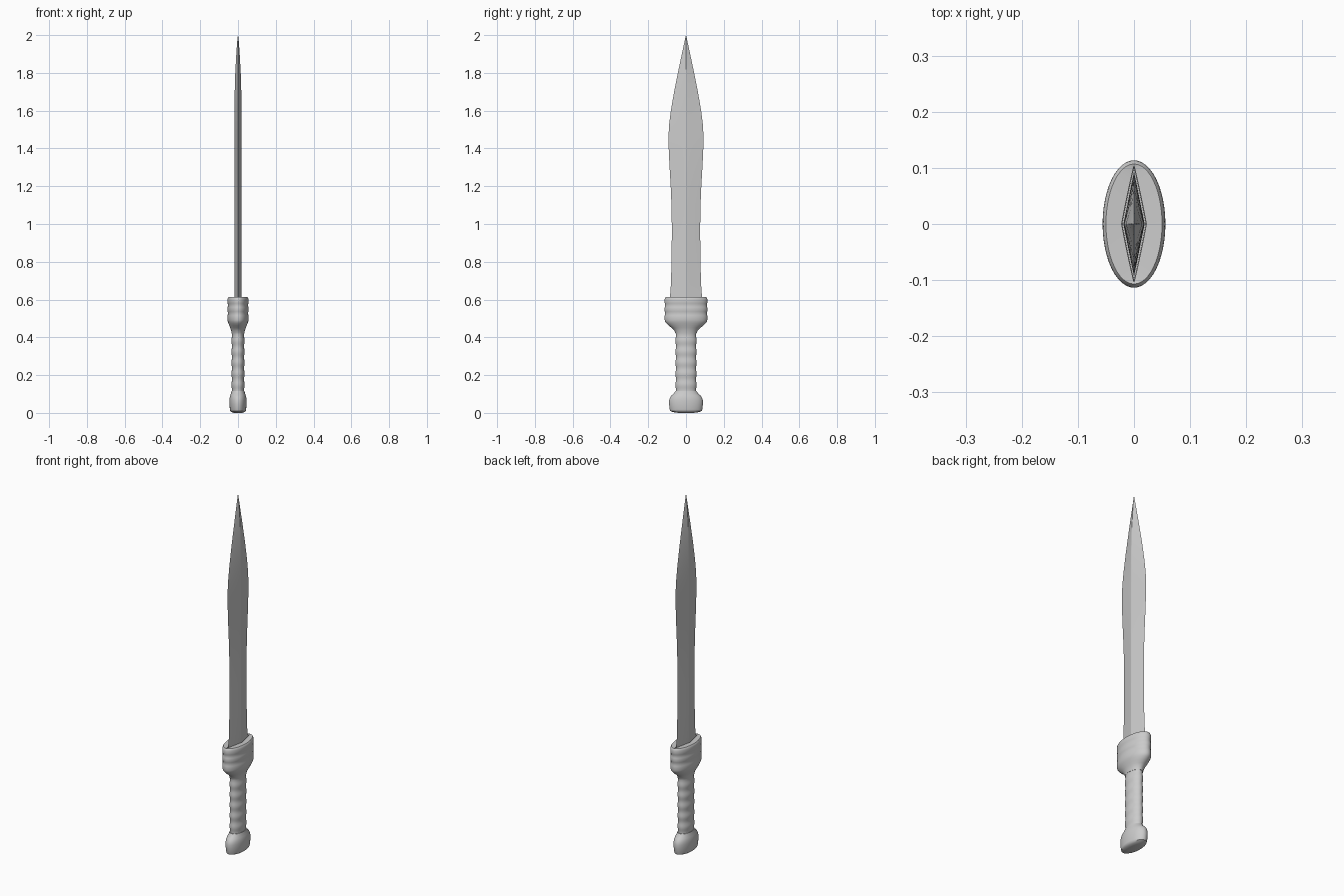
import bpy, bmesh, math

if "Cube" in bpy.data.objects:
    bpy.data.objects.remove(bpy.data.objects["Cube"])

N = 48  # points around each section


def section(bm, z, hx, hy, p):
    """Ring of verts: p=1 gives an ellipse, p=2 a diamond."""
    ring = []
    for i in range(N):
        a = 2 * math.pi * i / N
        c, s = math.cos(a), math.sin(a)
        x = math.copysign(abs(c) ** p, c) * hx
        y = math.copysign(abs(s) ** p, s) * hy
        ring.append(bm.verts.new((x, y, z)))
    return ring


def loft(name, rings, angle=40):
    """Skin a stack of (z, half_x, half_y, p) sections and cap both ends."""
    bm = bmesh.new()
    loops = [section(bm, *r) for r in rings]
    for lo, hi in zip(loops, loops[1:]):
        for i in range(N):
            j = (i + 1) % N
            bm.faces.new((lo[i], lo[j], hi[j], hi[i]))
    bm.faces.new(loops[0][::-1])
    bm.faces.new(loops[-1])
    bmesh.ops.recalc_face_normals(bm, faces=bm.faces[:])
    mesh = bpy.data.meshes.new(name)
    bm.to_mesh(mesh)
    bm.free()
    obj = bpy.data.objects.new(name, mesh)
    bpy.context.collection.objects.link(obj)
    bpy.ops.object.select_all(action='DESELECT')
    obj.select_set(True)
    bpy.context.view_layer.objects.active = obj
    bpy.ops.object.shade_smooth_by_angle(angle=math.radians(angle))
    return obj


# Leaf-shaped blade: waisted diamond section swelling before the point
blade = [(0.56, .019, .088), (0.61, .019, .085), (0.68, .019, .080),
         (0.78, .019, .077), (0.95, .0185, .075), (1.08, .0185, .076),
         (1.20, .0185, .081), (1.32, .0185, .088), (1.41, .0185, .092),
         (1.47, .0185, .0925), (1.53, .018, .089), (1.60, .018, .080),
         (1.70, .0175, .063), (1.80, .0145, .043), (1.90, .009, .022),
         (1.96, .005, .009), (2.00, .0005, .0005)]
loft("blade", [(*r, 1.95) for r in blade], 30)

# Ribbed guard with a diamond slot in its top for the blade
guard = [(0.42, .034, .056), (0.435, .036, .061), (0.45, .041, .075),
         (0.462, .046, .092), (0.475, .051, .105)]
for z0, z1 in ((0.478, 0.527), (0.527, 0.570), (0.570, 0.613)):
    for k in range(1, 8):
        t = k / 8
        bulge = math.sin(math.pi * t) ** 0.5
        guard.append((z0 + (z1 - z0) * t, .051 + .005 * bulge, .107 + .0065 * bulge))
guard = [(*r, 1) for r in guard]
guard += [(0.613, .050, .107, 1), (0.611, .022, .104, 1.9), (0.58, .021, .100, 1.9)]
loft("guard", guard)

# Grip with shallow finger ripples
grip = []
for k in range(49):
    t = k / 48
    w = .0015 * math.cos(2 * math.pi * 6 * t)
    grip.append((0.09 + 0.35 * t, .0335 + w, .0545 + w, 1))
loft("grip", grip)

# Flared pommel with a slightly domed base
pommel = [(0.0, .020, .040), (0.004, .034, .068), (0.010, .041, .083),
          (0.018, .043, .086), (0.045, .045, .0895), (0.065, .0455, .0895),
          (0.080, .044, .085), (0.093, .041, .076), (0.104, .037, .063),
          (0.115, .0345, .056)]
loft("pommel", [(*r, 1) for r in pommel])
